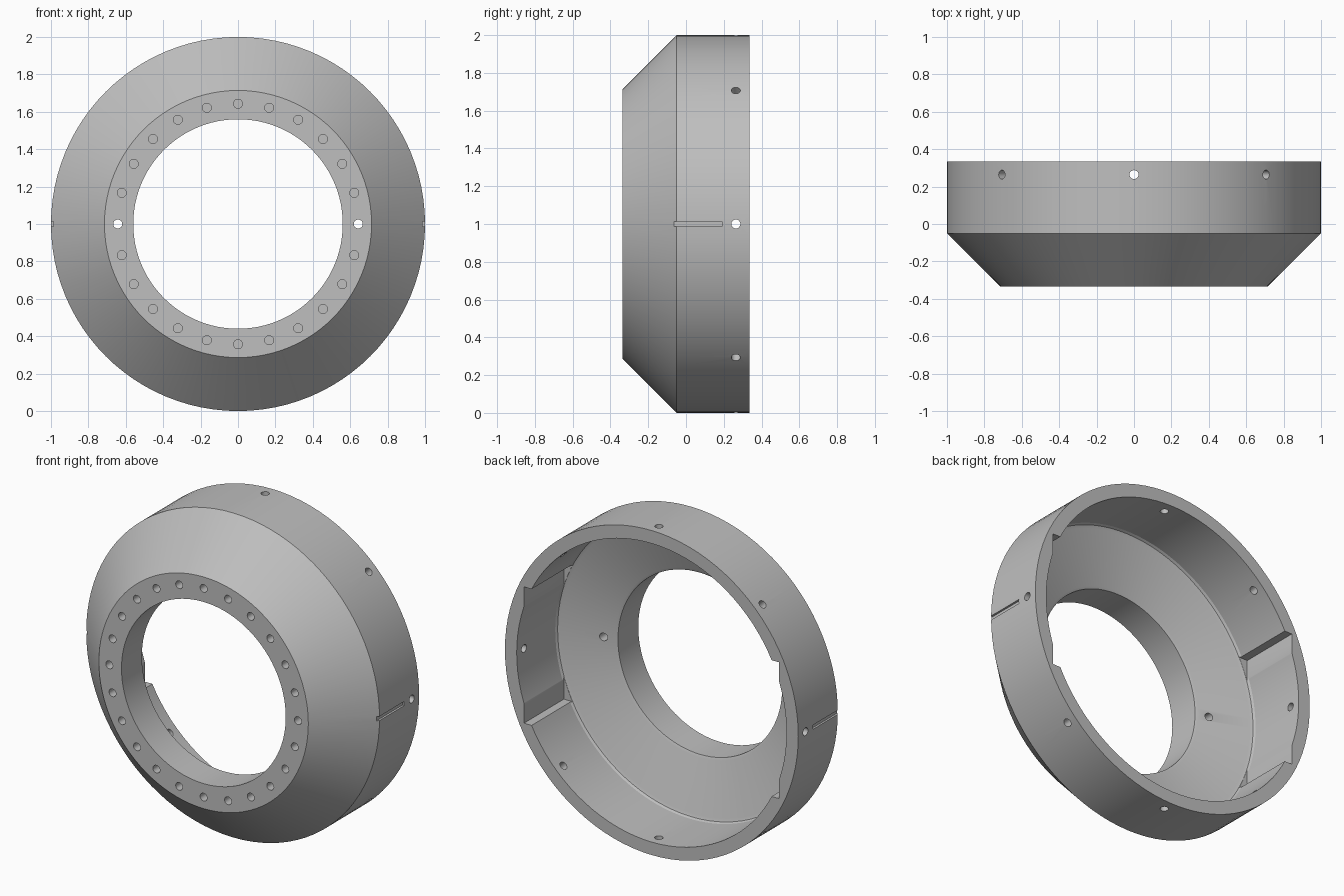
import bpy
import bmesh
from math import cos, sin, pi, radians
from mathutils import Matrix, Vector

cube = bpy.data.objects.get("Cube")
if cube:
    bpy.data.objects.remove(cube, do_unlink=True)

CENTER = Vector((0, 0, 1))
HALF_DEPTH = 0.335


def make_object(name, bm):
    bmesh.ops.recalc_face_normals(bm, faces=bm.faces)
    mesh = bpy.data.meshes.new(name)
    bm.to_mesh(mesh)
    bm.free()
    obj = bpy.data.objects.new(name, mesh)
    bpy.context.collection.objects.link(obj)
    return obj


def add_box(bm, low, high):
    low, high = Vector(low), Vector(high)
    size = Matrix.Diagonal((*(high - low), 1))
    bmesh.ops.create_cube(bm, size=1, matrix=Matrix.Translation((low + high) / 2) @ size)


def add_rod(bm, start, end, radius):
    axis = end - start
    turn = axis.to_track_quat('Z', 'Y').to_matrix().to_4x4()
    bmesh.ops.create_cone(bm, cap_ends=True, segments=20, radius1=radius, radius2=radius,
                          depth=axis.length,
                          matrix=Matrix.Translation((start + end) / 2) @ turn)


# Ring body: radius and depth profile turned around the y axis
profile = [(0.56, -HALF_DEPTH), (0.714, -HALF_DEPTH), (1, -0.05), (1, HALF_DEPTH),
           (0.92, HALF_DEPTH), (0.92, -0.04), (0.913, -0.054), (0.895, -0.062),
           (0.575, -0.13), (0.56, -0.137)]
bm = bmesh.new()
verts = [bm.verts.new((r, y, CENTER.z)) for r, y in profile]
edges = [bm.edges.new((v, verts[i - 1])) for i, v in enumerate(verts)]
bmesh.ops.spin(bm, geom=verts + edges, cent=CENTER, axis=(0, 1, 0),
               angle=2 * pi, steps=96, use_duplicate=False)
bmesh.ops.remove_doubles(bm, verts=bm.verts, dist=0.0005)
body = make_object("ring_housing", bm)

# Cutters: inner flats, bolt holes, radial holes, side slots
bm = bmesh.new()
add_box(bm, (-0.87, -0.053, 0.58), (0.87, 0.5, 1.42))
for i in range(24):
    a = 2 * pi * i / 24
    spot = CENTER + Vector((cos(a), 0, sin(a))) * 0.643
    back = -0.08 if i % 12 == 0 else -0.24
    add_rod(bm, spot + Vector((0, -0.5, 0)), spot + Vector((0, back, 0)), 0.024)
for i in range(8):
    a = 2 * pi * i / 8
    out = Vector((cos(a), 0, sin(a)))
    level = CENTER + Vector((0, 0.264, 0))
    add_rod(bm, level + out * 0.885, level + out * 1.1, 0.024)
for low, high in ((0.987, 1.1), (-1.1, -0.987)):
    add_box(bm, (low, -0.07, 0.987), (high, 0.19, 1.013))
cutter = make_object("hole_cutter", bm)
cutter.hide_render = True

# Apply the cuts
mod = body.modifiers.new("cuts", 'BOOLEAN')
mod.operation = 'DIFFERENCE'
mod.solver = 'EXACT'
mod.object = cutter
bpy.ops.object.select_all(action='DESELECT')
body.select_set(True)
bpy.context.view_layer.objects.active = body
bpy.ops.object.modifier_apply(modifier=mod.name)
bpy.data.objects.remove(cutter, do_unlink=True)

# Plain grey finish
grey = bpy.data.materials.new("grey")
grey.use_nodes = True
colour = (0.52, 0.52, 0.52, 1)
grey.diffuse_color = colour
grey.node_tree.nodes["Principled BSDF"].inputs["Base Color"].default_value = colour
body.data.materials.clear()
body.data.materials.append(grey)
bpy.ops.object.shade_smooth_by_angle(angle=radians(25))
